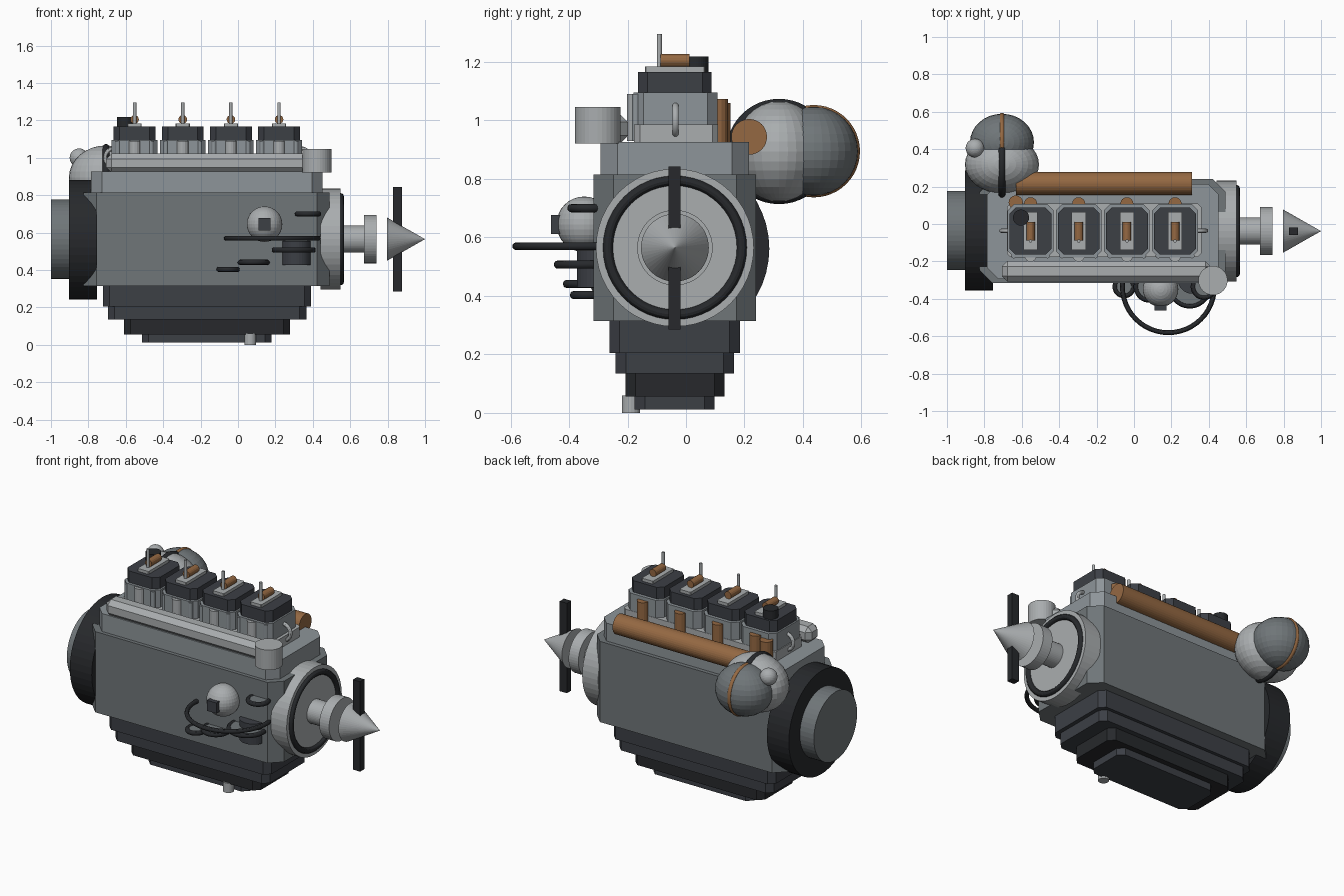
import bpy, bmesh, math
from mathutils import Vector

if "Cube" in bpy.data.objects:
    bpy.data.objects.remove(bpy.data.objects["Cube"])


def material(name, rgb):
    m = bpy.data.materials.new(name)
    m.diffuse_color = (*rgb, 1)
    m.use_nodes = True
    m.node_tree.nodes["Principled BSDF"].inputs["Base Color"].default_value = m.diffuse_color
    return m


BLOCK = material("block_grey", (0.16, 0.18, 0.19))
DECK = material("deck_grey", (0.27, 0.30, 0.32))
LIGHT = material("light_grey", (0.40, 0.42, 0.43))
DARK = material("dark_grey", (0.045, 0.05, 0.06))
BLACK = material("black", (0.02, 0.022, 0.025))
BROWN = material("copper", (0.30, 0.14, 0.055))


def name_it(name, mat):
    ob = bpy.context.object
    ob.name = name
    ob.data.materials.append(mat)
    return ob


def prism(name, x, y, z, chamfer, mat):
    """Box given by ranges, with its four upright edges chamfered."""
    (x0, x1), (y0, y1), c = x, y, chamfer
    pts = [(x0 + c, y0), (x1 - c, y0), (x1, y0 + c), (x1, y1 - c),
           (x1 - c, y1), (x0 + c, y1), (x0, y1 - c), (x0, y0 + c)]
    bm = bmesh.new()
    face = bm.faces.new([bm.verts.new((px, py, z[0])) for px, py in pts])
    out = bmesh.ops.extrude_face_region(bm, geom=[face])
    top = [v for v in out["geom"] if isinstance(v, bmesh.types.BMVert)]
    bmesh.ops.translate(bm, verts=top, vec=(0, 0, z[1] - z[0]))
    bmesh.ops.recalc_face_normals(bm, faces=bm.faces)
    me = bpy.data.meshes.new(name)
    bm.to_mesh(me)
    bm.free()
    ob = bpy.data.objects.new(name, me)
    bpy.context.collection.objects.link(ob)
    me.materials.append(mat)
    return ob


def box(name, x, y, z, mat, bevel=0):
    bpy.ops.mesh.primitive_cube_add(size=1, location=[sum(r) / 2 for r in (x, y, z)])
    ob = name_it(name, mat)
    for v in ob.data.vertices:
        v.co = [c * (r[1] - r[0]) for c, r in zip(v.co, (x, y, z))]
    if bevel:
        mod = ob.modifiers.new("bevel", "BEVEL")
        mod.width, mod.segments = bevel, 1
    return ob


def rod(name, a, b, r, mat, r2=None, sides=32):
    """Cylinder or cone from point a to point b."""
    a, b = Vector(a), Vector(b)
    d = b - a
    bpy.ops.mesh.primitive_cone_add(vertices=sides, radius1=r, radius2=r if r2 is None else r2,
                                    depth=d.length, location=(a + b) / 2,
                                    rotation=d.to_track_quat("Z", "Y").to_euler())
    return name_it(name, mat)


def ball(name, loc, scale, mat):
    bpy.ops.mesh.primitive_uv_sphere_add(segments=32, ring_count=16, radius=1, location=loc)
    ob = name_it(name, mat)
    ob.scale = scale
    return ob


def ring(name, loc, major, minor, mat, axis="Z"):
    rot = {"Z": (0, 0, 0), "X": (0, math.pi / 2, 0), "Y": (math.pi / 2, 0, 0)}[axis]
    bpy.ops.mesh.primitive_torus_add(major_segments=48, minor_segments=12, major_radius=major,
                                     minor_radius=minor, location=loc, rotation=rot)
    ob = name_it(name, mat)
    bpy.ops.object.shade_smooth_by_angle()
    return ob


# engine block, deck and head
prism("engine_block", (-0.825, 0.49), (-0.316, 0.24), (0.315, 0.815), 0.068, BLOCK)
prism("block_deck", (-0.785, 0.453), (-0.293, 0.215), (0.81, 0.926), 0.058, DECK)
prism("head_plate", (-0.68, 0.36), (-0.177, 0.11), (0.92, 0.987), 0.02, LIGHT)
box("intake_rail", (-0.705, 0.41), (-0.307, -0.198), (0.92, 1.022), LIGHT, 0.028)

# stepped oil pan
for i, (x, y, z, m) in enumerate([
        ((-0.722, 0.39), (-0.262, 0.184), (0.205, 0.32), DARK),
        ((-0.695, 0.365), (-0.241, 0.164), (0.135, 0.21), DARK),
        ((-0.61, 0.278), (-0.207, 0.132), (0.056, 0.14), BLACK),
        ((-0.513, 0.18), (-0.176, 0.098), (0.012, 0.06), DARK)]):
    prism(f"oil_pan_step_{i + 1}", x, y, z, 0.035, m)
rod("drain_plug", (0.066, -0.188, 0), (0.066, -0.188, 0.06), 0.031, LIGHT, sides=16)

# cylinder banks
for i in range(4):
    x, n = -0.553 + 0.2575 * i, i + 1
    prism(f"cylinder_head_{n}", (x - 0.122, x + 0.122), (-0.18, 0.108), (0.93, 1.095), 0.035, DECK)
    prism(f"valve_cover_{n}", (x - 0.112, x + 0.112), (-0.164, 0.088), (1.093, 1.166), 0.032, DARK)
    prism(f"cover_plate_{n}", (x - 0.038, x + 0.038), (-0.14, 0.065), (1.16, 1.184), 0.004, LIGHT)
    rod(f"plug_lead_{n}", (x, -0.087, 1.205), (x, 0.012, 1.205), 0.023, BROWN, sides=16)
    rod(f"plug_pin_{n}", (x, -0.091, 1.18), (x, -0.091, 1.296), 0.009, LIGHT, sides=12)
    rod(f"intake_runner_{n}", (x, -0.17, 0.93), (x, -0.17, 1.09), 0.032, LIGHT, sides=16)
    rod(f"exhaust_runner_{n}", (x, 0.108, 0.92), (x, 0.108, 1.073), 0.035, BROWN, sides=16)
    for s in (-1, 1):
        rod(f"push_rod_tube_{n}_{s}", (x + s * 0.09, -0.17, 0.93), (x + s * 0.09, -0.17, 1.09),
            0.014, DECK, sides=12)
rod("oil_filler_cap", (-0.604, 0.034, 1.15), (-0.604, 0.034, 1.218), 0.043, BLACK)
for side, x in (("rear", -0.66), ("front", 0.335)):
    ring(f"lifting_eye_{side}", (x, -0.036, 1.0), 0.05, 0.011, LIGHT, "Y")
rod("coolant_tank", (0.422, -0.302, 0.922), (0.422, -0.302, 1.046), 0.078, LIGHT)

# exhaust manifold and turbocharger
rod("exhaust_manifold", (-0.63, 0.216, 0.944), (0.31, 0.216, 0.944), 0.061, BROWN)
rod("turbo_feed", (-0.632, 0.115, 0.92), (-0.632, 0.115, 1.06), 0.038, BROWN, sides=16)
ball("turbo_compressor", (-0.706, 0.318, 0.894), (0.198, 0.155, 0.172), LIGHT)
ball("turbo_turbine", (-0.706, 0.437, 0.895), (0.171, 0.152, 0.152), BLOCK)
ring("compressor_band", (-0.706, 0.318, 0.894), 0.161, 0.019, BLACK, "X")
ring("turbine_band", (-0.706, 0.437, 0.895), 0.145, 0.013, BROWN, "X")
ball("wastegate", (-0.85, 0.406, 1.0), (0.05, 0.05, 0.05), LIGHT)
rod("wastegate_arm", (-0.85, 0.406, 1.0), (-0.75, 0.39, 0.97), 0.02, LIGHT, sides=12)

# bell housing and flywheel
rod("bell_housing", (-0.904, -0.035, 0.562), (-0.754, -0.035, 0.562), 0.32, BLACK, sides=48)
rod("flywheel", (-1.0, -0.035, 0.565), (-0.9, -0.035, 0.565), 0.212, BLOCK, sides=48)

# front cover, shaft, nose cone and blade
Y, Z = -0.038, 0.565
for name, x0, x1, r, r2, m in [
        ("timing_cover", 0.44, 0.549, 0.27, None, LIGHT),
        ("crank_shaft", 0.54, 0.68, 0.072, None, LIGHT),
        ("shaft_flange", 0.674, 0.741, 0.129, None, LIGHT),
        ("nose_cone", 0.796, 1.0, 0.116, 0, LIGHT)]:
    rod(name, (x0, Y, Z), (x1, Y, Z), r, m, r2, 48)
ring("cover_seal", (0.549, Y, Z), 0.229, 0.017, BLACK, "X")
box("fan_blade", (0.829, 0.878), (-0.059, -0.018), (0.286, 0.843), BLACK)

# accessories on the front wall
ball("water_pump", (0.142, -0.348, 0.645), (0.095, 0.095, 0.095), LIGHT)
box("pump_outlet", (0.11, 0.175), (-0.462, -0.37), (0.612, 0.677), DARK)
rod("alternator", (0.312, -0.295, 0.428), (0.312, -0.295, 0.556), 0.078, DARK)
ring("drive_belt", (0.184, -0.335, 0.57), 0.246, 0.013, BLACK)
for i, (x, z, r) in enumerate([(0.298, 0.507, 0.103), (0.374, 0.70, 0.057),
                               (0.084, 0.441, 0.072), (-0.053, 0.403, 0.048)]):
    ring(f"pulley_rim_{i + 1}", (x, -0.335, z), r, 0.014, BLACK)
    rod(f"pulley_disc_{i + 1}", (x, -0.335, z - 0.01), (x, -0.335, z + 0.01), r, BLOCK)
